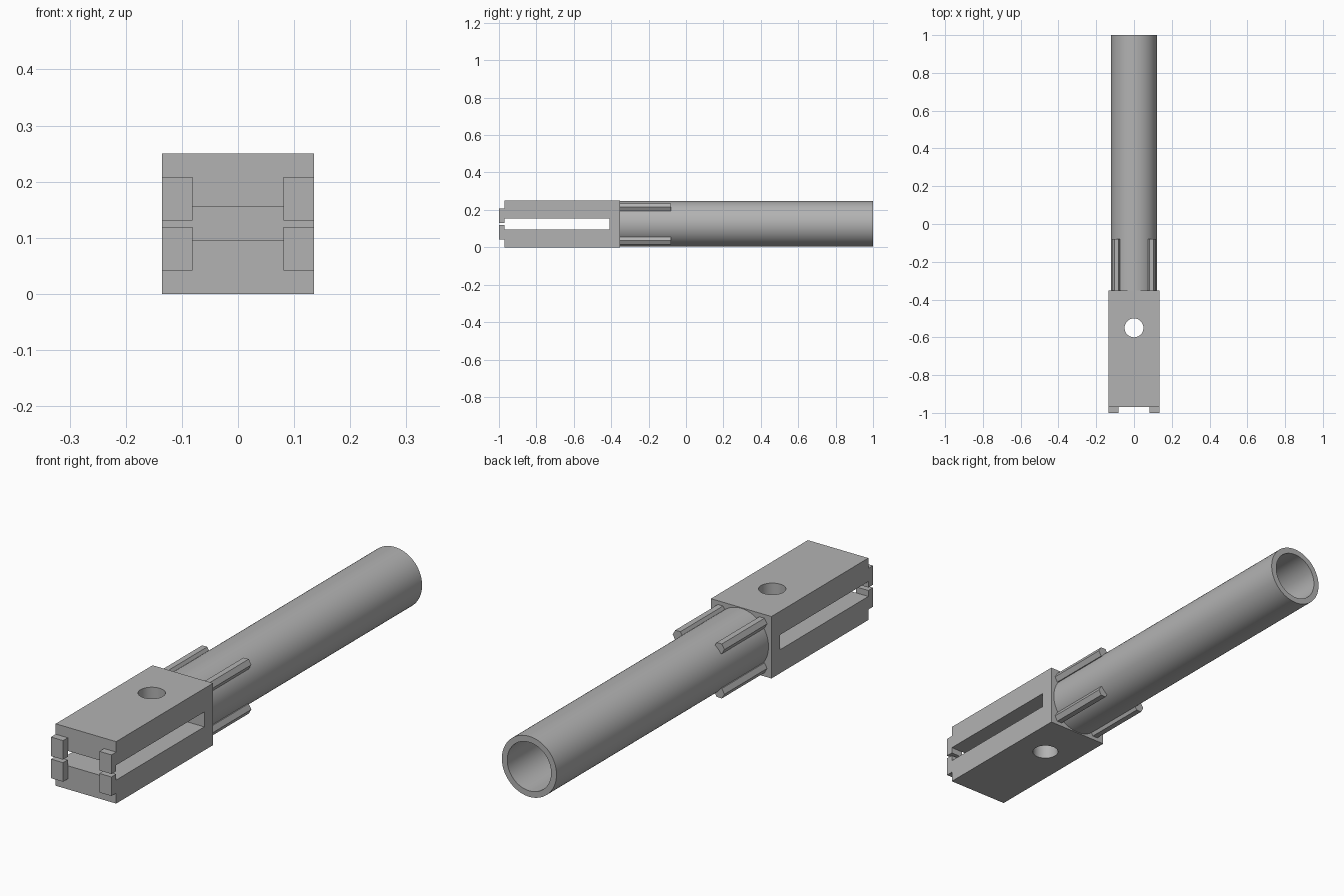
import bpy
import bmesh
from math import cos, sin, tau
from mathutils import Matrix

if "Cube" in bpy.data.objects:
    bpy.data.objects.remove(bpy.data.objects["Cube"])

grey = bpy.data.materials.new("plain_grey")
grey.use_nodes = True
colour = (0.45, 0.45, 0.45, 1)
grey.diffuse_color = colour
grey.node_tree.nodes["Principled BSDF"].inputs["Base Color"].default_value = colour

MID = 0.125          # height of the long axis
BLOCK_BACK = -0.352
BLOCK_FRONT = -0.97


def make(name, bm):
    bmesh.ops.recalc_face_normals(bm, faces=bm.faces[:])
    mesh = bpy.data.meshes.new(name)
    bm.to_mesh(mesh)
    bm.free()
    mesh.materials.append(grey)
    obj = bpy.data.objects.new(name, mesh)
    bpy.context.collection.objects.link(obj)
    return obj


def extrude(name, points, offset):
    """Closed prism from an outline swept along an offset."""
    bm = bmesh.new()
    face = bm.faces.new([bm.verts.new(p) for p in points])
    swept = bmesh.ops.extrude_face_region(bm, geom=[face], use_keep_orig=True)
    verts = [v for v in swept["geom"] if isinstance(v, bmesh.types.BMVert)]
    bmesh.ops.translate(bm, verts=verts, vec=offset)
    return make(name, bm)


def box(name, low, high):
    bm = bmesh.new()
    size = [b - a for a, b in zip(low, high)]
    centre = [(a + b) / 2 for a, b in zip(low, high)]
    bmesh.ops.create_cube(bm, size=1, matrix=Matrix.Translation(centre) @ Matrix.Diagonal((*size, 1)))
    return make(name, bm)


def smooth(obj):
    bpy.ops.object.select_all(action="DESELECT")
    obj.select_set(True)
    bpy.context.view_layer.objects.active = obj
    bpy.ops.object.shade_smooth_by_angle(angle=0.6)


# Forked block: side outline with an open slot, swept across the width
half, slot_end, slot = 0.135, -0.408, 0.03
outline = [(BLOCK_FRONT, 0), (BLOCK_BACK, 0), (BLOCK_BACK, 2 * MID), (BLOCK_FRONT, 2 * MID),
           (BLOCK_FRONT, MID + slot), (slot_end, MID + slot),
           (slot_end, MID - slot), (BLOCK_FRONT, MID - slot)]
block = extrude("forked_block", [(-half, y, z) for y, z in outline], (2 * half, 0, 0))

# Round cross hole through both jaws
ring = [(0.05 * cos(tau * i / 48), -0.55 + 0.05 * sin(tau * i / 48), -0.1) for i in range(48)]
cutter = extrude("hole_cutter", ring, (0, 0, 0.5))
cutter.hide_render = True
cutter.hide_set(True)
cut = block.modifiers.new("cross_hole", "BOOLEAN")
cut.object = cutter
cut.solver = "EXACT"
bpy.context.view_layer.objects.active = block
bpy.ops.object.modifier_apply(modifier=cut.name)
bpy.data.objects.remove(cutter)
smooth(block)

# Hollow tube: wall profile spun about the long axis
bm = bmesh.new()
wall = [(0.122, BLOCK_BACK), (0.122, 1), (0.098, 1), (0.098, BLOCK_BACK)]
verts = [bm.verts.new((r, y, MID)) for r, y in wall]
edges = [bm.edges.new((verts[i], verts[(i + 1) % 4])) for i in range(4)]
bmesh.ops.spin(bm, geom=verts + edges, cent=(0, 0, MID), axis=(0, 1, 0), angle=tau, steps=96)
bmesh.ops.remove_doubles(bm, verts=bm.verts[:], dist=0.0001)
smooth(make("hollow_tube", bm))

# Four front tabs and four hexagonal pins, one per corner
for side, sx in (("right", -1), ("left", 1)):
    for level, sz in (("lower", -1), ("upper", 1)):
        xs = sorted((sx * 0.081, sx * half))
        zs = sorted((MID + sz * 0.006, MID + sz * 0.083))
        box(f"{level}_{side}_front_tab", (xs[0], -1, zs[0]), (xs[1], BLOCK_FRONT, zs[1]))
        hexagon = [(sx * 0.0925 + 0.023 * cos(tau * i / 6), BLOCK_BACK,
                    MID + sz * 0.09 + 0.023 * sin(tau * i / 6)) for i in range(6)]
        extrude(f"{level}_{side}_pin", hexagon, (0, 0.272, 0))
